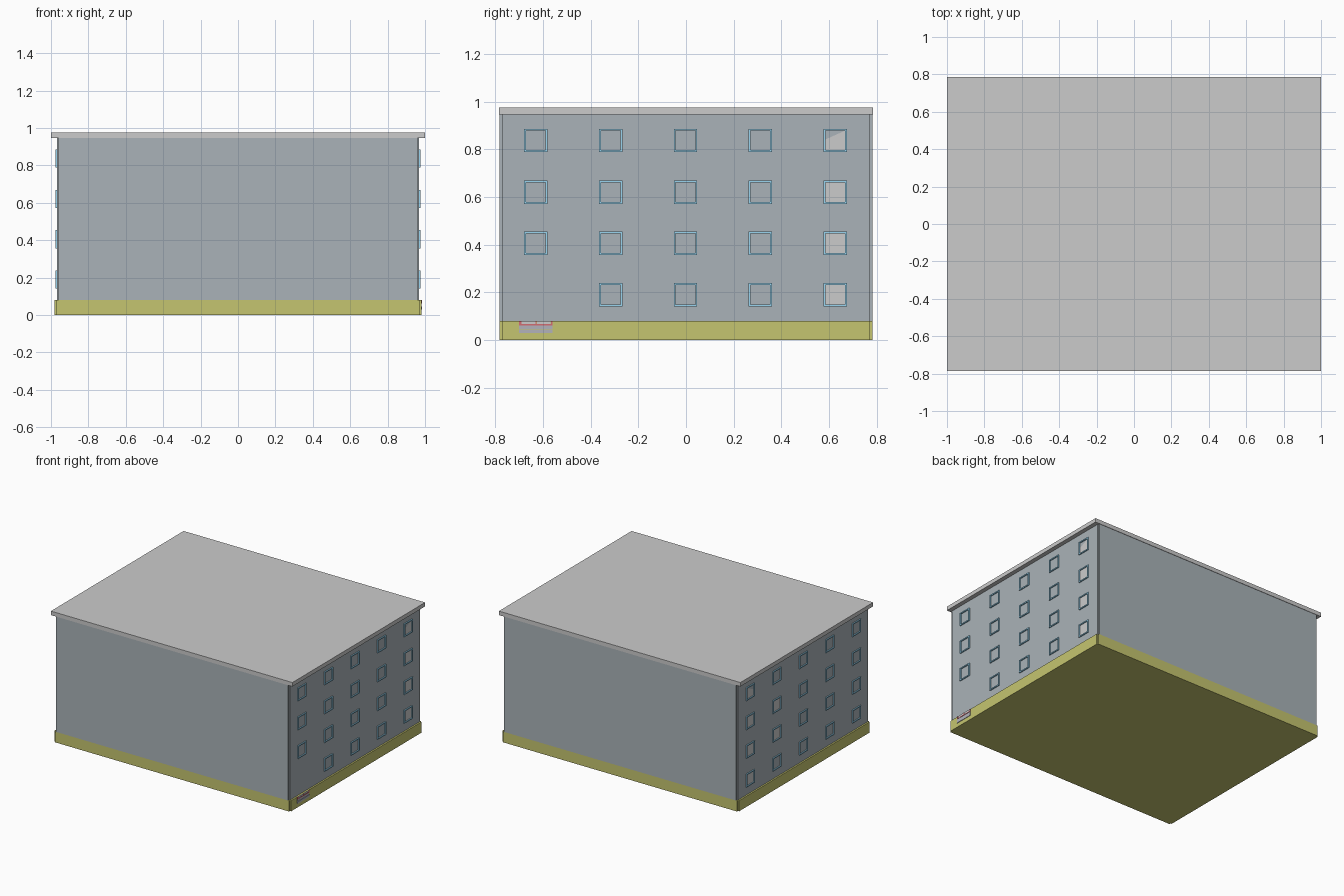
import bpy
import bmesh

if "Cube" in bpy.data.objects:
    bpy.data.objects.remove(bpy.data.objects["Cube"])


def material(name, rgb):
    m = bpy.data.materials.new(name)
    m.diffuse_color = (*rgb, 1)
    m.use_nodes = True
    m.node_tree.nodes["Principled BSDF"].inputs["Base Color"].default_value = m.diffuse_color
    return m


WALL = material("slate", (0.40, 0.45, 0.48))
BASE = material("olive", (0.56, 0.56, 0.16))
BLUE = material("blue", (0.32, 0.67, 0.88))
RED = material("red", (0.65, 0.15, 0.17))
STEP = material("step_grey", (0.45, 0.45, 0.50))


def finish(name, bm, mat):
    bmesh.ops.recalc_face_normals(bm, faces=bm.faces)
    me = bpy.data.meshes.new(name)
    bm.to_mesh(me)
    bm.free()
    ob = bpy.data.objects.new(name, me)
    bpy.context.collection.objects.link(ob)
    if mat:
        me.materials.append(mat)
    return ob


def add_box(bm, x0, x1, y0, y1, z0, z1):
    vs = bmesh.ops.create_cube(bm, size=1)["verts"]
    for v in vs:
        v.co.x = x1 if v.co.x > 0 else x0
        v.co.y = y1 if v.co.y > 0 else y0
        v.co.z = z1 if v.co.z > 0 else z0


def boxes(name, mat, *dims):
    bm = bmesh.new()
    for d in dims:
        add_box(bm, *d)
    return finish(name, bm, mat)


# plinth, walls (side faces stand slightly proud of the end faces) and roof
boxes("plinth", BASE, (-.98, .98, -.77, .77, 0, .08), (-.97, .97, -.782, .782, 0, .08))
boxes("walls", WALL, (-.968, .968, -.77, .77, .08, .945), (-.96, .96, -.782, .782, .08, .945))
boxes("roof", None, (-1, 1, -.785, .785, .945, .975))

# window frames and light panes on both long sides
COLS = [-.63, -.315, -.002, .312, .626]
ROWS = [.19, .405, .62, .837]
R, T = .049, .008
XI, XO = .964, .976


def window_frame(bm, side, y, z):
    a, b = sorted((side * XI, side * XO))
    for s in (-1, 1):
        lo, hi = sorted((s * (R - T), s * R))
        add_box(bm, a, b, y + lo, y + hi, z - R, z + R)
        add_box(bm, a, b, y - R + T, y + R - T, z + lo, z + hi)


for side, label in ((1, "right"), (-1, "left")):
    frames, panes = bmesh.new(), bmesh.new()
    for c, y in enumerate(COLS):
        for r, z in enumerate(ROWS):
            if side == 1 and c == 0 and r == 0:
                continue  # the entrance takes this place
            window_frame(frames, side, y, z)
            lit = c == 4 or (side == -1 and c == 3 and r in (1, 2))
            if lit:
                h = R - T
                # the top pane is only partly visible, cut by a slanting line
                left_top = .1 * h if (c == 4 and r == 3) else h
                pts = [(-h, -h), (h, -h), (h, h), (-h, left_top)]
                panes.faces.new([panes.verts.new((side * .969, y + p, z + q)) for p, q in pts])
    finish(label + "_window_frames", frames, BLUE)
    ob = finish(label + "_window_panes", panes, None)
    for p in ob.data.polygons:
        if p.normal.x * side < 0:
            p.flip()

# sunken entrance in the plinth: door leaves, red trim and steps
boxes("door_leaves", None, (.97, .982, -.69, -.632, .068, .08), (.97, .982, -.626, -.568, .068, .08))
boxes("door_trim", RED, (.97, .983, -.70, -.56, .061, .067), (.97, .983, -.70, -.691, .067, .08),
      (.97, .983, -.567, -.56, .067, .08), (.97, .983, -.631, -.627, .067, .08))
boxes("entrance_steps", STEP, (.97, .982, -.70, -.56, .046, .060), (.97, .984, -.70, -.56, .03, .045))
